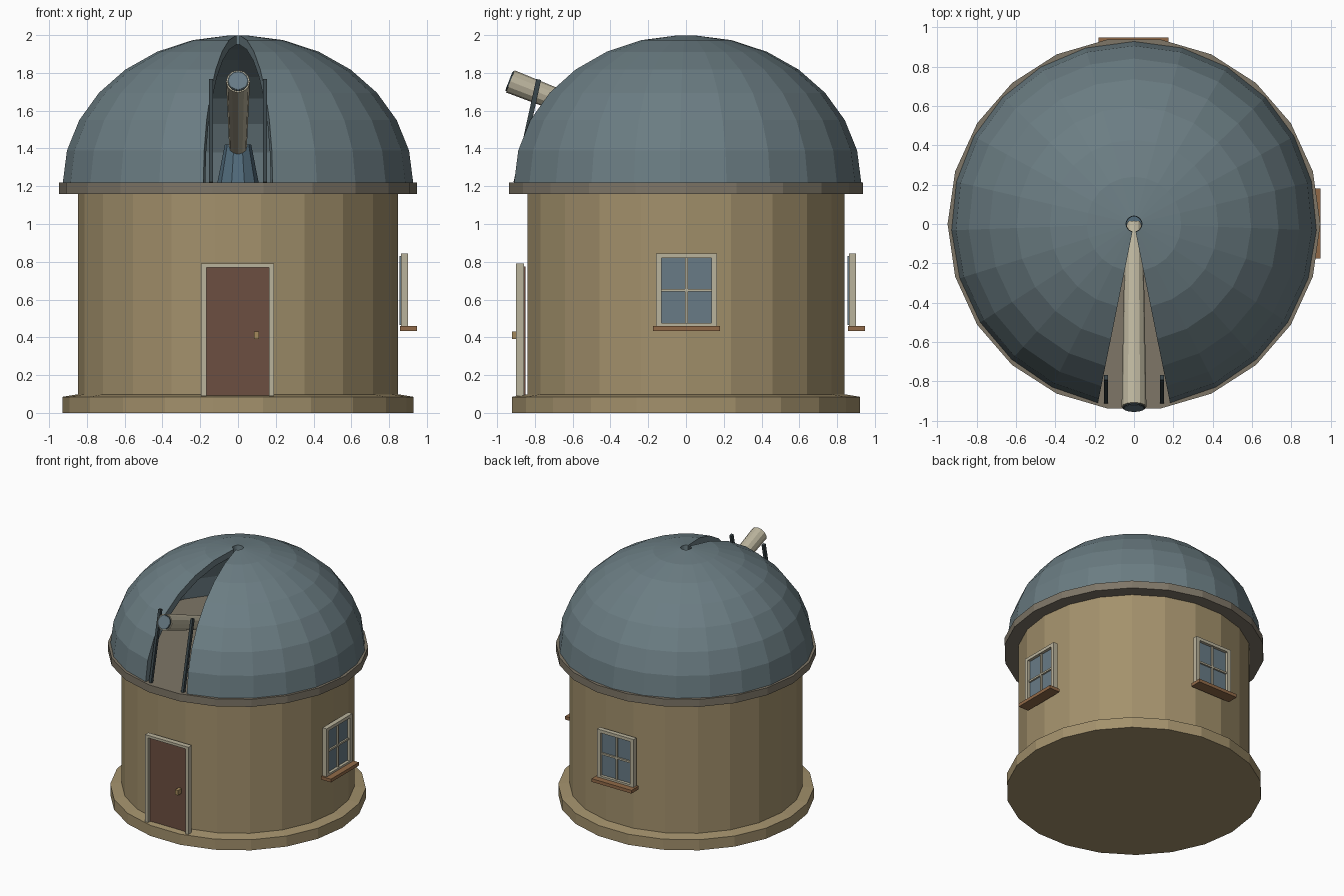
import bpy, bmesh, math
from mathutils import Vector, Matrix

if "Cube" in bpy.data.objects:
    bpy.data.objects.remove(bpy.data.objects["Cube"])

SIDES = 22


def material(name, r, g, b):
    lin = [((c / 255 + 0.055) / 1.055) ** 2.4 for c in (r, g, b)]
    m = bpy.data.materials.new(name)
    m.diffuse_color = (*lin, 1)
    m.use_nodes = True
    m.node_tree.nodes["Principled BSDF"].inputs["Base Color"].default_value = m.diffuse_color
    return m


STONE = material("sandstone", 163, 145, 108)
SLATE = material("slate_blue", 107, 125, 131)
TAUPE = material("taupe_trim", 126, 118, 103)
CREAM = material("cream", 186, 179, 156)
BROWN = material("door_brown", 108, 78, 65)
WOOD = material("sill_wood", 145, 106, 72)
GLASS = material("glass", 104, 123, 134)
DARK = material("dark_metal", 58, 70, 74)
BRASS = material("brass", 165, 138, 92)
STEEL = material("pedestal_blue", 82, 108, 124)


def finish(name, bm, mat):
    bmesh.ops.recalc_face_normals(bm, faces=bm.faces)
    me = bpy.data.meshes.new(name)
    bm.to_mesh(me)
    bm.free()
    me.materials.append(mat)
    ob = bpy.data.objects.new(name, me)
    bpy.context.collection.objects.link(ob)
    return ob


def lathe(name, profile, mat, n=SIDES, matrix=Matrix()):
    """Closed solid of revolution from (radius, height) points, capped at both ends."""
    bm = bmesh.new()
    rings = [[bm.verts.new((r * math.cos(2 * math.pi * i / n), r * math.sin(2 * math.pi * i / n), z))
              for i in range(n)] for r, z in profile]
    for a, b in zip(rings, rings[1:]):
        for i in range(n):
            j = (i + 1) % n
            bm.faces.new((a[i], a[j], b[j], b[i]))
    bm.faces.new(rings[0])
    bm.faces.new(rings[-1])
    bm.transform(matrix)
    return finish(name, bm, mat)


def boxes(name, spans, mat, matrix=Matrix()):
    """One object made of boxes given as (x0, x1, y0, y1, z0, z1)."""
    bm = bmesh.new()
    for x0, x1, y0, y1, z0, z1 in spans:
        m = Matrix.Translation(((x0 + x1) / 2, (y0 + y1) / 2, (z0 + z1) / 2))
        m = m @ Matrix.Diagonal((x1 - x0, y1 - y0, z1 - z0, 1))
        bmesh.ops.create_cube(bm, size=1, matrix=m)
    bm.transform(matrix)
    return finish(name, bm, mat)


# Round building
lathe("plinth", [(0.93, 0), (0.93, 0.085), (0.84, 0.1)], STONE)
lathe("wall", [(0.848, 0.09), (0.848, 1.17)], STONE)
lathe("dome_ring", [(0.948, 1.16), (0.948, 1.22)], TAUPE)

# Dome shell: thick elliptical section swept around, leaving the slit open at the front
HALF_SLIT = math.radians(11.4)
steps = [math.radians(12.5 * k) for k in range(8)]
section = [(0.928 * math.cos(t), 1.22 + 0.78 * math.sin(t)) for t in steps]
section += [(0.875 * math.cos(t), 1.22 + 0.73 * math.sin(t)) for t in reversed(steps)]
bm = bmesh.new()
cuts = []
for i in range(SIDES + 1):
    a = -math.pi / 2 + HALF_SLIT + (2 * math.pi - 2 * HALF_SLIT) * i / SIDES
    cuts.append([bm.verts.new((r * math.cos(a), r * math.sin(a), z)) for r, z in section])
for a, b in zip(cuts, cuts[1:]):
    for i in range(len(section)):
        j = (i + 1) % len(section)
        bm.faces.new((a[i], a[j], b[j], b[i]))
for end in (cuts[0], cuts[-1]):
    for i in range(7):
        bm.faces.new((end[i], end[i + 1], end[14 - i], end[15 - i]))
finish("dome", bm, SLATE)

# Slanted rails on both sides of the slit
low, high = Vector((0, -0.9, 1.22)), Vector((0, -0.78, 1.765))
lean = (high - low).to_track_quat('Z', 'X').to_matrix().to_4x4()
length = (high - low).length
for side, label in ((-1, "left"), (1, "right")):
    place = Matrix.Translation(low + Vector((side * 0.143, 0, 0))) @ lean
    boxes("slit_rail_" + label, [(-0.013, 0.013, -0.01, 0.01, 0, length)], DARK, place)

# Telescope on its pedestal
lathe("pedestal", [(0.11, 1.215), (0.07, 1.42)], STEEL, 10)
front, back = Vector((0, -0.93, 1.755)), Vector((0, 0.0, 1.39))
aim = Matrix.Translation(back) @ (front - back).to_track_quat('Z', 'X').to_matrix().to_4x4()
tube = (front - back).length
lathe("telescope_tube", [(0.046, 0), (0.063, tube)], CREAM, 12, aim)
lathe("lens_rim", [(0.056, tube - 0.01), (0.056, tube + 0.006)], DARK, 12, aim)
lathe("lens", [(0.049, tube), (0.049, tube + 0.008)], GLASS, 12, aim)

# Door
boxes("door", [(-0.17, 0.165, -0.875, -0.85, 0.09, 0.775)], BROWN)
boxes("door_frame", [(-0.195, -0.168, -0.9, -0.858, 0.09, 0.79),
                     (0.163, 0.19, -0.9, -0.858, 0.09, 0.79),
                     (-0.195, 0.19, -0.9, -0.858, 0.77, 0.79)], CREAM)
boxes("door_knob", [(0.085, 0.112, -0.92, -0.87, 0.39, 0.43)], BRASS)

# Windows, drawn facing +x, on the right and the back
for label, turn in (("right", 0), ("back", math.pi / 2)):
    m = Matrix.Rotation(turn, 4, 'Z')
    boxes("window_glass_" + label, [(0.856, 0.877, -0.15, 0.155, 0.465, 0.83)], GLASS, m)
    boxes("window_frame_" + label, [(0.863, 0.9, -0.16, -0.13, 0.46, 0.845),
                                    (0.863, 0.9, 0.134, 0.164, 0.46, 0.845),
                                    (0.863, 0.9, -0.13, 0.134, 0.82, 0.845),
                                    (0.863, 0.9, -0.13, 0.134, 0.46, 0.475),
                                    (0.863, 0.89, -0.004, 0.01, 0.475, 0.82),
                                    (0.863, 0.89, -0.13, 0.134, 0.642, 0.656)], CREAM, m)
    boxes("window_sill_" + label, [(0.858, 0.948, -0.175, 0.18, 0.434, 0.46)], WOOD, m)
